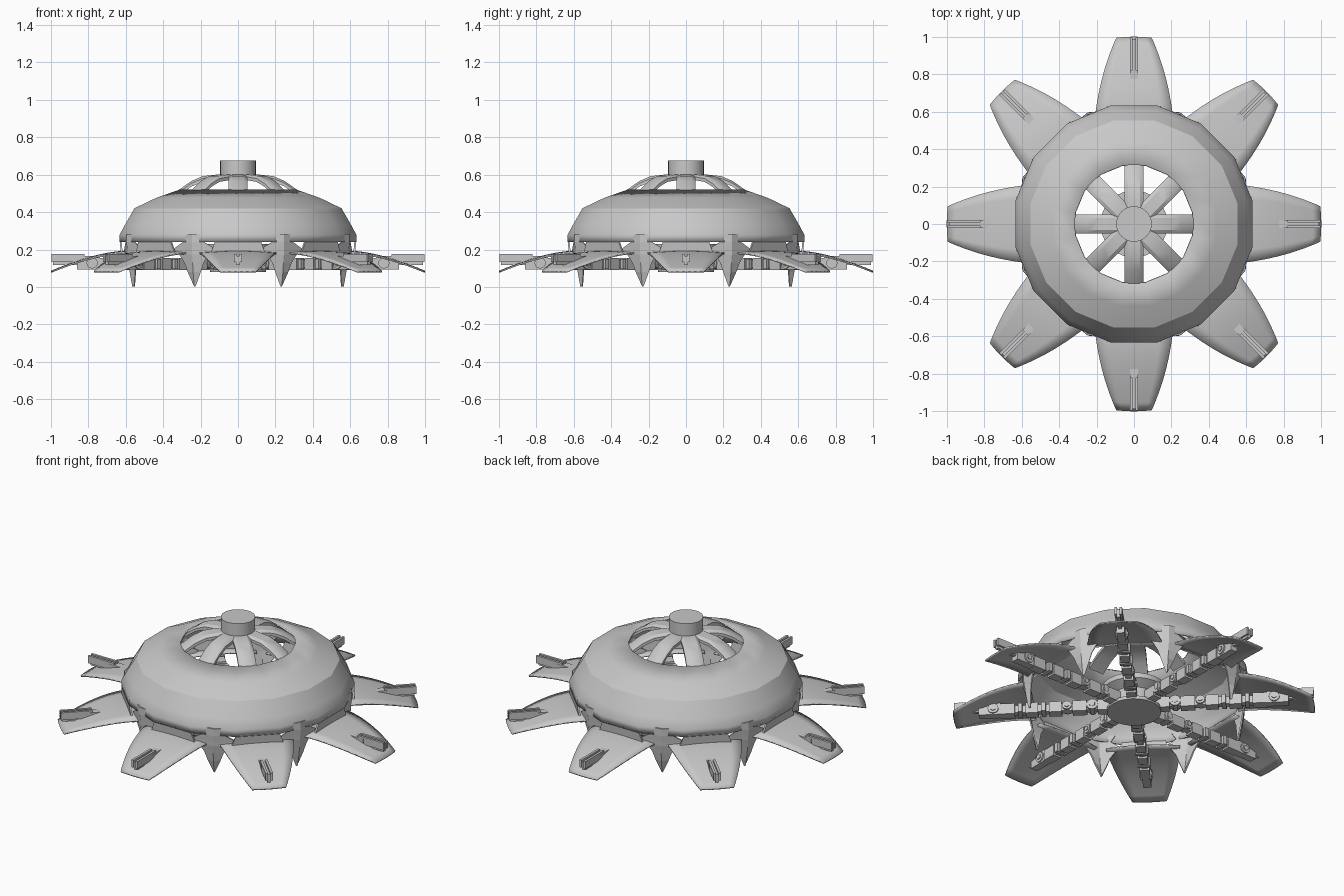
import bpy, bmesh, math
from mathutils import Matrix, Vector

if "Cube" in bpy.data.objects:
    bpy.data.objects.remove(bpy.data.objects["Cube"])

grey = bpy.data.materials.new("warm_grey")
grey.diffuse_color = (0.58, 0.58, 0.58, 1)
grey.use_nodes = True
grey.node_tree.nodes["Principled BSDF"].inputs["Base Color"].default_value = grey.diffuse_color
STEP = math.pi / 4


def finish(name, bm, thick=0, angle=30, weld=True):
    """Turn a bmesh into a named object, with an optional shell thickness."""
    if weld:
        bmesh.ops.remove_doubles(bm, verts=bm.verts, dist=1e-5)
    bmesh.ops.recalc_face_normals(bm, faces=bm.faces)
    me = bpy.data.meshes.new(name)
    bm.to_mesh(me)
    bm.free()
    me.materials.append(grey)
    ob = bpy.data.objects.new(name, me)
    bpy.context.collection.objects.link(ob)
    bpy.ops.object.select_all(action='DESELECT')
    ob.select_set(True)
    bpy.context.view_layer.objects.active = ob
    if angle:
        bpy.ops.object.shade_smooth_by_angle(angle=math.radians(angle))
    if thick:
        m = ob.modifiers.new("shell", 'SOLIDIFY')
        m.thickness = thick
        m.offset = 0
    return ob


def grid(bm, rows, closed=False):
    """Skin a list of equal-length point rows."""
    vs = [[bm.verts.new(p) for p in r] for r in rows]
    n = len(rows[0])
    for a, b in zip(vs, vs[1:]):
        for j in range(n if closed else n - 1):
            k = (j + 1) % n
            bm.faces.new((a[j], a[k], b[k], b[j]))
    return vs


def lathe(bm, profile, sides, turn=0.0):
    rows = [[(r * math.cos(turn + 2 * math.pi * i / sides),
              r * math.sin(turn + 2 * math.pi * i / sides), z)
             for i in range(sides)] for r, z in profile]
    return grid(bm, rows, True)


def ring(bm, offset=0.0):
    """Repeat the geometry eight times around the centre."""
    geom = bm.verts[:] + bm.edges[:] + bm.faces[:]
    for i in range(1, 8):
        d = bmesh.ops.duplicate(bm, geom=geom)["geom"]
        bmesh.ops.rotate(bm, verts=[v for v in d if isinstance(v, bmesh.types.BMVert)],
                         cent=(0, 0, 0), matrix=Matrix.Rotation(i * STEP, 3, 'Z'))
    bmesh.ops.rotate(bm, verts=bm.verts, cent=(0, 0, 0),
                     matrix=Matrix.Rotation(offset, 3, 'Z'))


def box(bm, x0, x1, z0, z1, w, y=0.0):
    m = Matrix.Translation(((x0 + x1) / 2, y, (z0 + z1) / 2)) @ Matrix.Diagonal((x1 - x0, w, z1 - z0, 1))
    bmesh.ops.create_cube(bm, size=1, matrix=m)


def pin(bm, x, z, r, w, sides=12):
    m = Matrix.Translation((x, 0, z)) @ Matrix.Rotation(math.pi / 2, 4, 'X')
    bmesh.ops.create_cone(bm, cap_ends=True, segments=sides, radius1=r, radius2=r, depth=w, matrix=m)


# dome shell with an open crown, sixteen sides
k = 1 / math.cos(math.pi / 16)
bm = bmesh.new()
lathe(bm, [(r * k, z) for r, z in [(0.628, 0.24), (0.628, 0.278), (0.60, 0.33), (0.55, 0.417),
                                   (0.435, 0.472), (0.312, 0.515)]], 16, math.pi / 16)
finish("dome", bm, 0.01)

# hem panels hanging above each petal
bm = bmesh.new()
grid(bm, [[(0.628, -0.12, 0.25), (0.628, 0.12, 0.25)], [(0.622, -0.145, 0.185), (0.622, 0.145, 0.185)]])
ring(bm)
finish("hem_panels", bm, 0.01, 0)

# ribs arching from the dome to the cap
bm = bmesh.new()
arch = [(0.05, 0.6), (0.12, 0.6), (0.19, 0.592), (0.25, 0.566), (0.325, 0.513)]
rows = [[(r, -0.05, z - 0.03), (r, -0.05, z - 0.012), (r, -0.032, z), (r, 0.032, z),
         (r, 0.05, z - 0.012), (r, 0.05, z - 0.03)] for r, z in arch]
vs = grid(bm, rows, True)
bm.faces.new(vs[0])
bm.faces.new(vs[-1])
ring(bm)
finish("crown_ribs", bm, weld=False)

# round cap on top
bm = bmesh.new()
vs = lathe(bm, [(0.095, 0.585), (0.095, 0.675)], 32)
for v in vs:
    bm.faces.new(v)
finish("cap", bm)

# central hub underneath
bm = bmesh.new()
vs = lathe(bm, [(0.15, 0.08), (0.15, 0.10), (0.125, 0.11), (0.125, 0.17), (0.18, 0.20), (0.18, 0.23)], 24)
bm.faces.new(vs[0])
bm.faces.new(vs[-1])
finish("hub", bm)

# curved petals
bm = bmesh.new()
rows = []
for i in range(11):
    t = i / 10
    r = 0.56 + 0.44 * t
    s = max(0.0, (r - 0.6) / 0.4)
    hw = 0.205 - 0.055 * s - 0.055 * s ** 2.2
    z = 0.19 - 0.108 * s ** 1.6
    rows.append([(r - 0.006 * (u * u) * t, u * hw, z - 0.012 * u * u * (1 - t))
                 for u in (-1, -0.67, -0.33, 0, 0.33, 0.67, 1)])
grid(bm, rows)
ring(bm)
finish("petals", bm, 0.008)

# ridged claws between the petals: height, half width, radius
bm = bmesh.new()
rows = []
for z, hw, r in [(0.282, 0.085, 0.632), (0.24, 0.06, 0.634), (0.20, 0.125, 0.628),
                 (0.175, 0.085, 0.628), (0.13, 0.055, 0.622), (0.08, 0.036, 0.615), (0.003, 0.002, 0.60)]:
    rows.append([(r - hw * 0.2, -hw, z), (r + 0.008, 0, z), (r - hw * 0.2, hw, z)])
grid(bm, rows)
ring(bm, STEP / 2)
finish("claws", bm, 0.008, 0)

# jointed arms running under the petals
bm = bmesh.new()
for a, b in [(0.12, 0.20), (0.26, 0.34), (0.40, 0.47), (0.53, 0.60), (0.66, 0.74)]:
    box(bm, a, b, 0.09, 0.155, 0.055)
box(bm, 0.12, 0.80, 0.10, 0.145, 0.034)
for x in (0.23, 0.50, 0.63):
    box(bm, x - 0.012, x + 0.012, 0.095, 0.15, 0.07)
for x, r in [(0.23, 0.032), (0.37, 0.026), (0.78, 0.03)]:
    pin(bm, x, 0.128, r, 0.062)
    pin(bm, x, 0.128, r * 0.55, 0.074, 6)
box(bm, 0.74, 0.86, 0.092, 0.165, 0.045)
ring(bm)
finish("arms", bm, 0, 30, False)

# grooved arm tips poking through the petals
bm = bmesh.new()
for s in (-1, 1):
    box(bm, 0.82, 0.998, 0.132, 0.177, 0.014, s * 0.014)
box(bm, 0.82, 0.99, 0.118, 0.165, 0.02)
ring(bm)
finish("arm_tips", bm, 0, 0, False)
